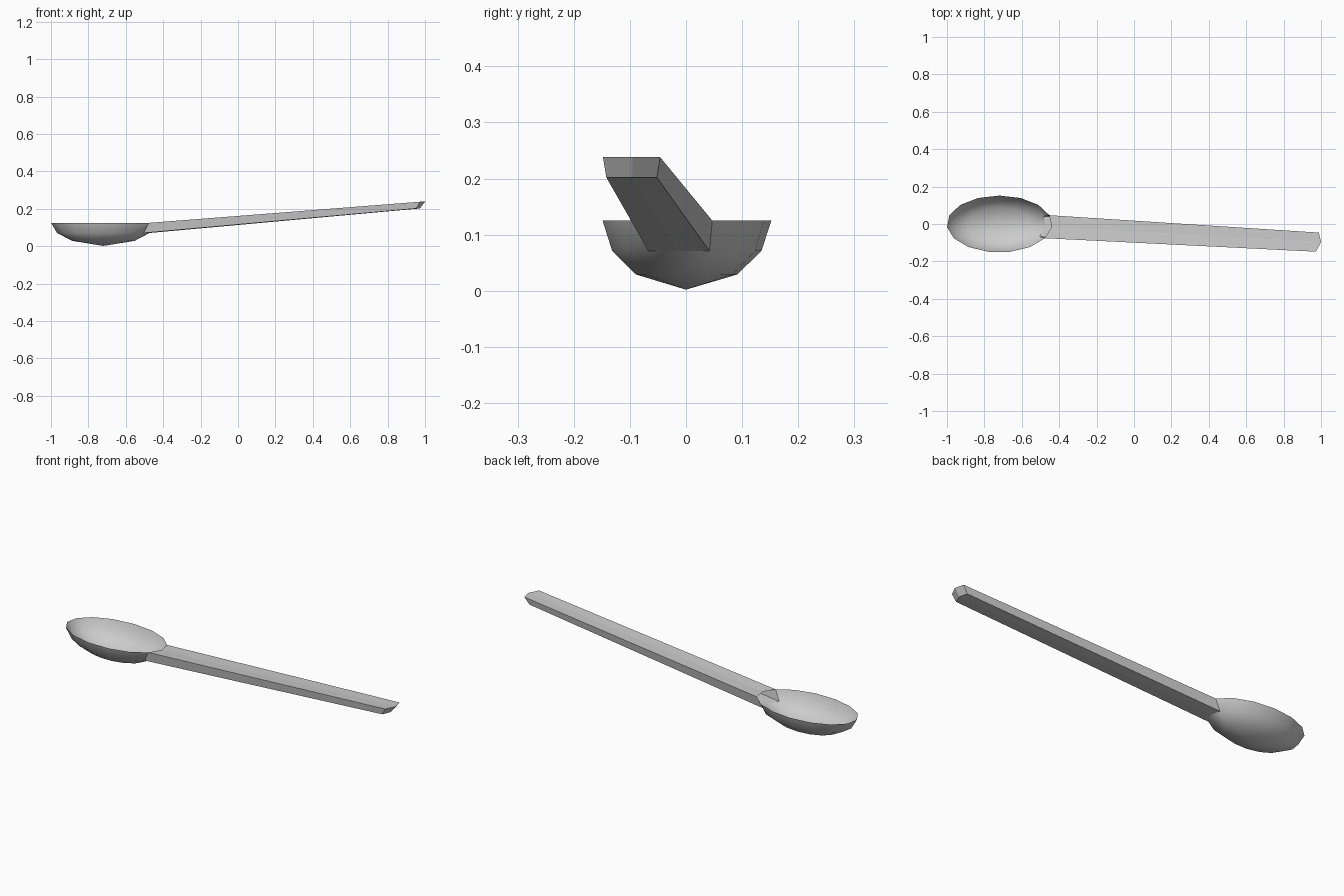
import bpy, bmesh
from math import sin, cos, radians

if "Cube" in bpy.data.objects:
    bpy.data.objects.remove(bpy.data.objects["Cube"])

metal = bpy.data.materials.new("light_grey_metal")
metal.use_nodes = True
colour = (0.6, 0.6, 0.6, 1)
metal.diffuse_color = colour
metal.node_tree.nodes["Principled BSDF"].inputs["Base Color"].default_value = colour

SIDES = 15
NECK = (3, 4, 5)  # bowl corners where the handle joins
LEVELS = [(1.0, 0.125), (0.885, 0.071), (0.6, 0.029)]  # scale, height


def bowl_point(i, scale, z):
    a = radians(360 / SIDES * i)
    return (-0.72 + 0.281 * scale * sin(a), 0.152 * scale * cos(a), z)


def finish(name, bm, smooth):
    for face in bm.faces:
        face.smooth = smooth
    mesh = bpy.data.meshes.new(name)
    bm.to_mesh(mesh)
    bm.free()
    mesh.materials.append(metal)
    obj = bpy.data.objects.new(name, mesh)
    bpy.context.collection.objects.link(obj)


# Bowl: thin open shell of oval rings, closed at the tip, open at the neck
bm = bmesh.new()
rings = [[bm.verts.new(bowl_point(i, s, z)) for i in range(SIDES)] for s, z in LEVELS]
tip = bm.verts.new((-0.72, 0, 0.002))
for i in range(SIDES):
    j = (i + 1) % SIDES
    for k, (upper, lower) in enumerate(zip(rings, rings[1:])):
        if k == 0 and i in NECK[:2]:
            continue
        bm.faces.new((upper[i], upper[j], lower[j], lower[i]))
    bm.faces.new((rings[-1][i], rings[-1][j], tip))
finish("bowl", bm, True)

# Handle: grows out of the neck and narrows to a slanted end
bm = bmesh.new()
start = [bowl_point(i, *LEVELS[0]) for i in NECK]
start += [bowl_point(i, *LEVELS[1]) for i in reversed(NECK)]
end = [(0.988, -0.046, 0.238), (1.0, -0.095, 0.238), (0.973, -0.148, 0.238),
       (0.953, -0.142, 0.202), (0.972, -0.096, 0.202), (0.962, -0.052, 0.202)]
loops = [[bm.verts.new(p) for p in loop] for loop in (start, end)]
a, b = loops
for i in range(6):
    j = (i + 1) % 6
    bm.faces.new((a[i], a[j], b[j], b[i]))
for i in range(2):
    bm.faces.new((b[i], b[i + 1], b[4 - i], b[5 - i]))
bmesh.ops.recalc_face_normals(bm, faces=bm.faces)
finish("handle", bm, False)
